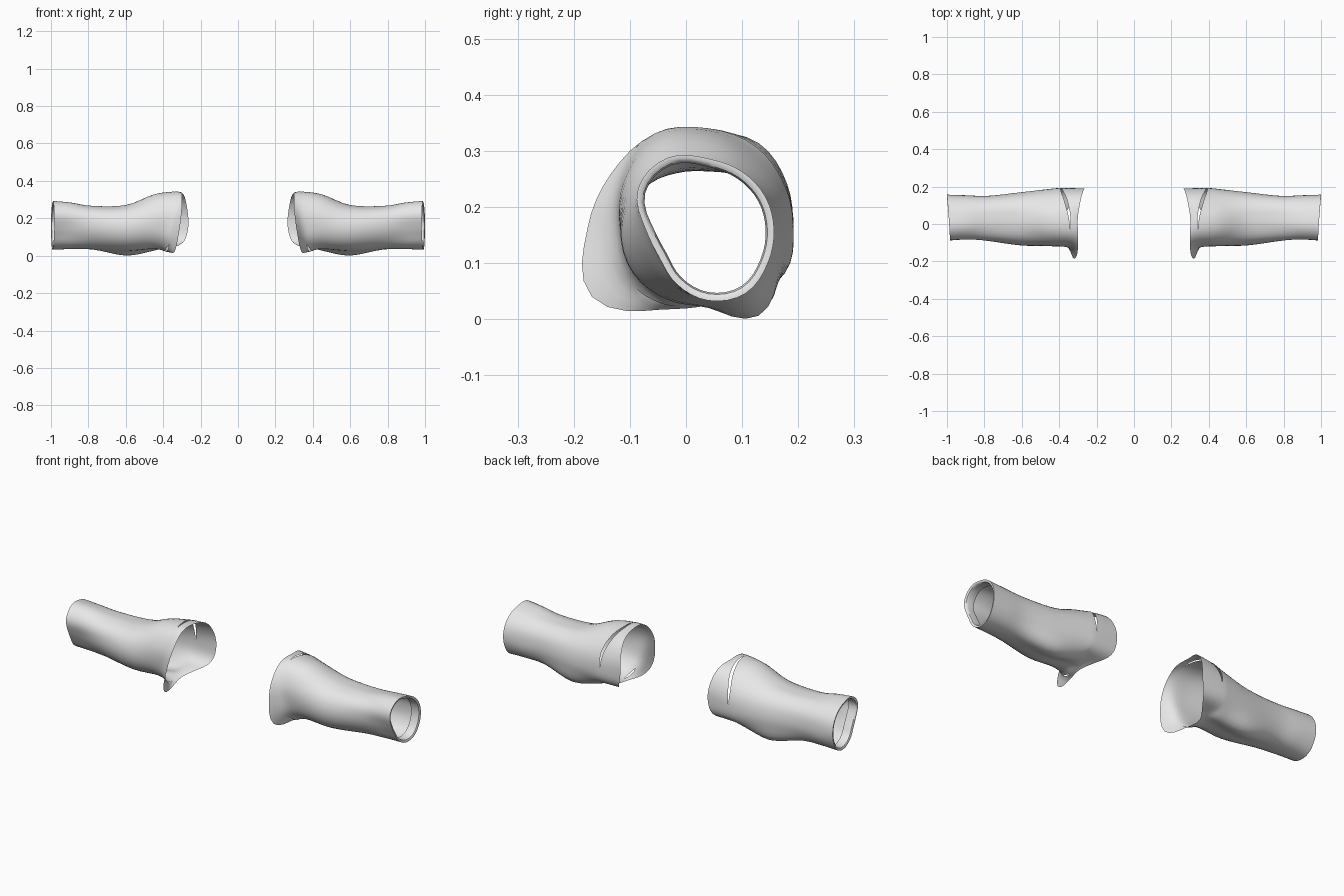
import bpy, bmesh, math

if "Cube" in bpy.data.objects:
    bpy.data.objects.remove(bpy.data.objects["Cube"])

CY, CZ = 0.04, 0.16          # sleeve axis
AROUND = 48                  # points around each ring
STEPS = 4                    # rings between key sections

fabric = bpy.data.materials.new("light grey fabric")
fabric.diffuse_color = (0.8, 0.8, 0.8, 1)
fabric.use_nodes = True
fabric.node_tree.nodes["Principled BSDF"].inputs["Base Color"].default_value = fabric.diffuse_color

# radius every 30 degrees, from the back, over the top, to the front and under
RADII = [
    [.117, .117, .119, .126, .147, .145, .112, .101, .113, .127, .132, .122],   # cuff
    [.113, .114, .114, .120, .138, .138, .112, .105, .117, .124, .130, .122],   # wrist
    [.110, .110, .108, .105, .118, .135, .130, .125, .125, .125, .135, .120],   # forearm
    [.128, .122, .115, .110, .122, .145, .155, .155, .145, .140, .178, .145],   # elbow
    [.147, .147, .150, .165, .178, .170, .157, .150, .138, .123, .150, .155],   # upper arm
    [.152, .157, .170, .180, .195, .180, .165, .170, .155, .130, .130, .157],   # shoulder seam
    [.150, .162, .178, .175, .195, .200, .216, .240, .165, .135, .130, .155],   # armhole edge
]
SEAM_X = [.390, .385, .365, .345, .340, .345, .355, .365, .385, .390, .395, .395]
EDGE_X = [.265, .270, .285, .300, .300, .300, .310, .332, .360, .372, .335, .285]
CUFF_X = [0.991 + 0.009 * math.cos(math.radians(30 * k)) for k in range(12)]
STATIONS = [CUFF_X, [.90] * 12, [.78] * 12, [.60] * 12, [.45] * 12, SEAM_X, EDGE_X]


def spline(a, b, c, d, t):
    """Catmull-Rom between b and c."""
    return b + 0.5 * t * (c - a + t * (2*a - 5*b + 4*c - d + t * (3*(b - c) + d - a)))


def around(values, i):
    """Smooth periodic value for ring point i."""
    p = i * 12 / AROUND
    k = int(p)
    return spline(*[values[(k + o) % 12] for o in (-1, 0, 1, 2)], p - k)


def along(table, i, u):
    """Smooth value along the sleeve at section parameter u."""
    last = len(table) - 1
    k = min(int(u), last - 1)
    picks = [min(max(k + o, 0), last) for o in (-1, 0, 1, 2)]
    return spline(*[around(table[n], i) for n in picks], u - k)


def slit_width(i):
    """Half width of the open seam at the back/top and under the front."""
    a = i * 360 / AROUND
    if a <= 112:
        return 0.008 * math.sin(math.pi * a / 112.5)
    if 217 < a < 248:
        return 0.006 * math.sin(math.pi * (a - 217.5) / 30)
    return 0.0


def add_ring(bm, xs, rs):
    ring = []
    for i in range(AROUND):
        a = math.tau * i / AROUND
        ring.append(bm.verts.new((xs[i], CY + rs[i] * math.cos(a), CZ + rs[i] * math.sin(a))))
    return ring


def bridge(bm, r0, r1, skip=lambda i: False):
    for i in range(AROUND):
        j = (i + 1) % AROUND
        if not skip(i):
            bm.faces.new((r0[i], r0[j], r1[j], r1[i]))


def finish(bm, name, side):
    bmesh.ops.remove_doubles(bm, verts=bm.verts, dist=0.0003)
    if side < 0:
        for v in bm.verts:
            v.co.x *= -1
        bmesh.ops.reverse_faces(bm, faces=bm.faces)
    mesh = bpy.data.meshes.new(name)
    bm.to_mesh(mesh)
    bm.free()
    mesh.materials.append(fabric)
    ob = bpy.data.objects.new(name, mesh)
    bpy.context.collection.objects.link(ob)
    bpy.context.view_layer.objects.active = ob
    ob.select_set(True)
    bpy.ops.object.shade_smooth_by_angle(angle=math.radians(40))
    ob.select_set(False)


def sample(u, dx=0.0, dr=0.0, gap=0.0):
    xs = [along(STATIONS, i, u) + dx + gap * slit_width(i) for i in range(AROUND)]
    rs = [along(RADII, i, u) + dr for i in range(AROUND)]
    return xs, rs


def sleeve(label, side):
    # arm tube, from the cuff to the shoulder seam
    bm = bmesh.new()
    rings = [add_ring(bm, *sample(s / STEPS, gap=(s == 5 * STEPS))) for s in range(5 * STEPS + 1)]
    # shoulder flare beyond the open seam
    flare = [add_ring(bm, *sample(5 + s / STEPS, gap=-(s == 0))) for s in range(STEPS + 1)]
    for part in (rings, flare):
        for r0, r1 in zip(part, part[1:]):
            bridge(bm, r0, r1)
    finish(bm, label + "_sleeve", side)

    # rolled hem inside the cuff
    bm = bmesh.new()
    hem = [add_ring(bm, *sample(0, dx, dr)) for dx, dr in
           ((0, 0), (0, -.006), (-.004, -.012), (-.015, -.015), (-.05, -.013))]
    for r0, r1 in zip(hem, hem[1:]):
        bridge(bm, r1, r0)
    bmesh.ops.reverse_faces(bm, faces=bm.faces)
    finish(bm, label + "_cuff_hem", side)


sleeve("right", 1)
sleeve("left", -1)
